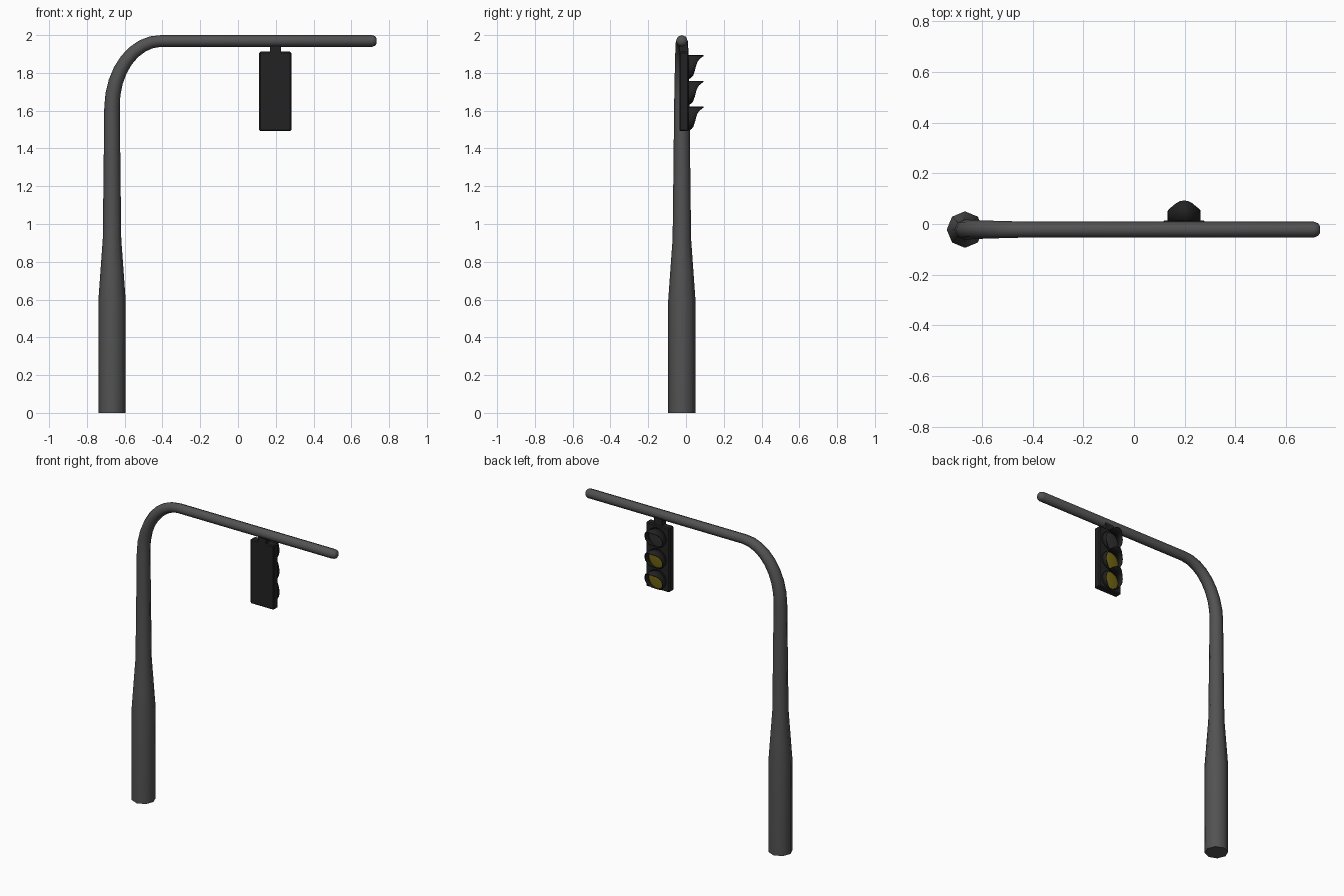
import bpy, bmesh, math
from mathutils import Vector

if "Cube" in bpy.data.objects:
    bpy.data.objects.remove(bpy.data.objects["Cube"])


def mat(name, c):
    m = bpy.data.materials.new(name)
    m.diffuse_color = (*c, 1)
    m.use_nodes = True
    m.node_tree.nodes["Principled BSDF"].inputs["Base Color"].default_value = m.diffuse_color
    return m


GREY = mat("pole grey", (0.085, 0.085, 0.085))
BLACK = mat("housing black", (0.016, 0.016, 0.016))
DARK = mat("dark lens", (0.03, 0.03, 0.03))
YELLOW = mat("dull yellow lens", (0.17, 0.135, 0.006))
CY = -0.022   # depth of pole axis
LX = 0.198    # centre of signal head


def finish(name, bm, material, smooth=40):
    bmesh.ops.recalc_face_normals(bm, faces=bm.faces)
    me = bpy.data.meshes.new(name)
    bm.to_mesh(me)
    bm.free()
    ob = bpy.data.objects.new(name, me)
    bpy.context.collection.objects.link(ob)
    me.materials.append(material)
    bpy.ops.object.select_all(action='DESELECT')
    ob.select_set(True)
    bpy.context.view_layer.objects.active = ob
    bpy.ops.object.shade_smooth_by_angle(angle=math.radians(smooth))
    return ob


def box(name, lo, hi, material, bevel):
    bm = bmesh.new()
    bmesh.ops.create_cube(bm, size=1)
    for v in bm.verts:
        v.co = [l + (c + 0.5) * (h - l) for c, l, h in zip(v.co, lo, hi)]
    if bevel:
        bmesh.ops.bevel(bm, geom=bm.edges[:], offset=bevel, segments=1, affect='EDGES')
    return finish(name, bm, material, 20)


# Pole and arm: octagonal rings (x, z, tilt, radius) swept along the path
rings = [(-0.667, 0, 0, 0.072), (-0.667, 0.6, 0, 0.072), (-0.667, 0.74, 0, 0.062),
         (-0.667, 0.92, 0, 0.049), (-0.667, 1.25, 0, 0.045), (-0.667, 1.62, 0, 0.041)]
for i in range(1, 9):
    a = math.pi / 2 * i / 8
    x = -0.407 - 0.26 * math.cos(a)
    z = 1.62 + 0.349 * math.sin(a)
    tilt = math.atan2(0.26 * math.sin(a), 0.349 * math.cos(a))
    rings.append((x, z, tilt, 0.041 - 0.01 * i / 8))
h = math.pi / 2
rings += [(0.71, 1.969, h, 0.031), (0.726, 1.969, h, 0.025), (0.734, 1.969, h, 0.013)]
bm = bmesh.new()
prev = None
for x, z, t, r in rings:
    side = Vector((math.cos(t), 0, -math.sin(t)))
    ring = [bm.verts.new(Vector((x, CY, z)) + side * (r * math.cos(k * math.pi / 4))
                         + Vector((0, r * math.sin(k * math.pi / 4), 0))) for k in range(8)]
    if prev:
        for k in range(8):
            bm.faces.new((prev[k], prev[(k + 1) % 8], ring[(k + 1) % 8], ring[k]))
    else:
        bm.faces.new(ring)
    prev = ring
bm.faces.new(prev)
finish("pole_and_arm", bm, GREY, 50)

# Signal housing and its hanger
box("signal_housing", (0.112, -0.035, 1.492), (0.282, 0.013, 1.912), BLACK, 0.006)
box("hanger", (0.169, -0.035, 1.905), (0.227, 0.008, 1.955), BLACK, 0)


def visor_depth(s):
    """Front edge of the hood for height s (-1 bottom, 1 top)."""
    pts = [(-1, 0.018), (-0.8, 0.036), (-0.25, 0.048), (0.4, 0.058), (0.75, 0.072), (1, 0.093)]
    for (a, b), (c, d) in zip(pts, pts[1:]):
        if s <= c + 1e-6:
            return b + (d - b) * (s - a) / (c - a)
    return pts[-1][1]


# Three lenses, each under a hood cut back towards its bottom
N = 24
for label, z, lens in (("top", 1.831, DARK), ("middle", 1.694, YELLOW), ("bottom", 1.558, YELLOW)):
    bm = bmesh.new()
    back, front = [], []
    for k in range(N):
        a = 2 * math.pi * k / N
        px, pz = LX + 0.065 * math.cos(a), z + 0.063 * math.sin(a)
        back.append(bm.verts.new((px, 0.008, pz)))
        front.append(bm.verts.new((px, visor_depth(math.sin(a)), pz)))
    for k in range(N):
        j = (k + 1) % N
        bm.faces.new((back[k], back[j], front[j], front[k]))
    hood = finish(label + "_hood", bm, BLACK)
    sol = hood.modifiers.new("thickness", 'SOLIDIFY')
    sol.thickness = 0.005
    sol.offset = -1

    # slightly domed lens
    bm = bmesh.new()
    prev = None
    for r, y in ((0.06, 0.010), (0.058, 0.016), (0.035, 0.020)):
        ring = [bm.verts.new((LX + r * math.cos(2 * math.pi * k / N), y,
                              z + r * math.sin(2 * math.pi * k / N))) for k in range(N)]
        if prev:
            for k in range(N):
                j = (k + 1) % N
                bm.faces.new((prev[k], prev[j], ring[j], ring[k]))
        else:
            bm.faces.new(ring)
        prev = ring
    bm.faces.new(prev)
    finish(label + "_lens", bm, lens)
